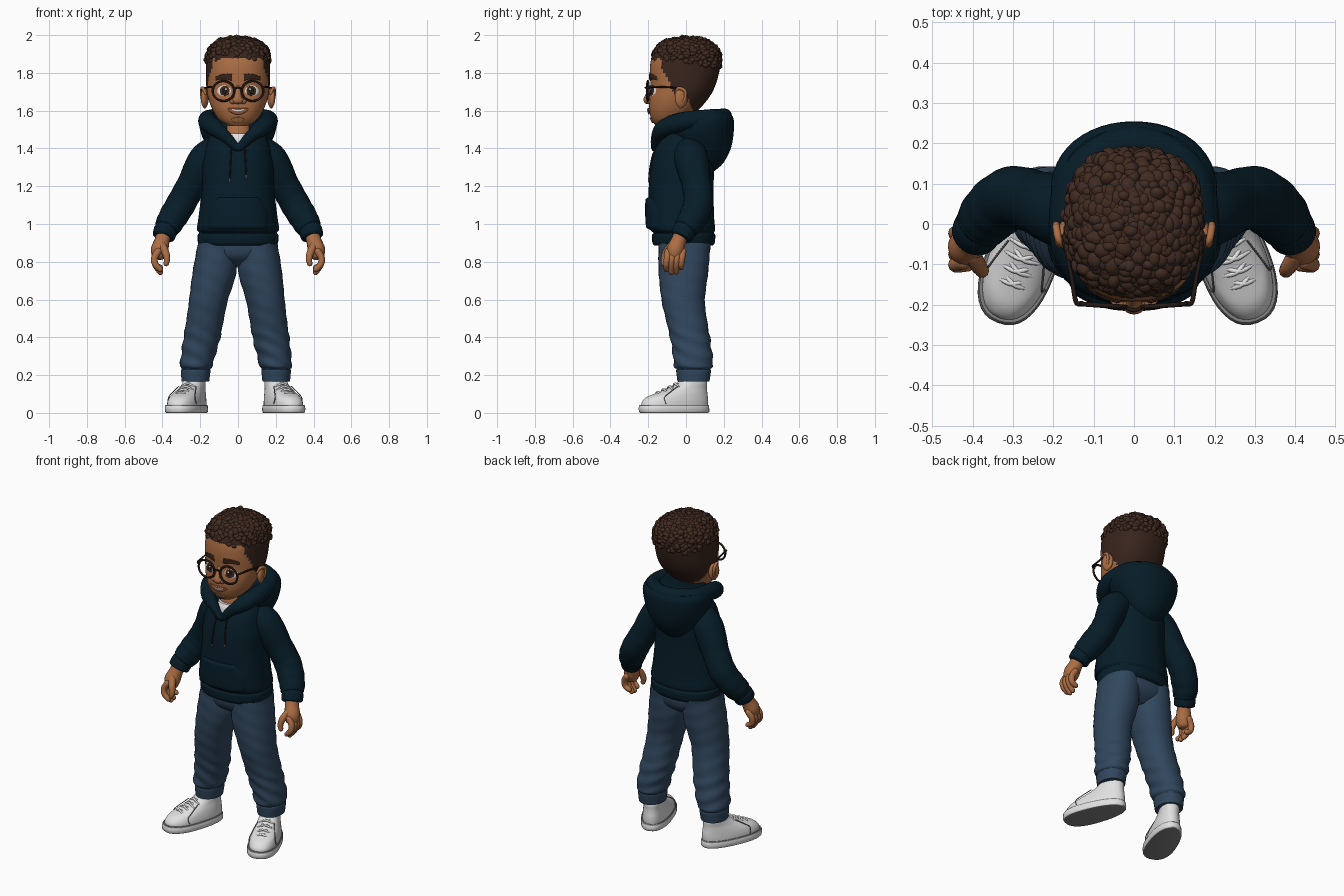
import bpy, bmesh, math, random
from mathutils import Vector, Matrix
from mathutils.bvhtree import BVHTree

random.seed(4)
if "Cube" in bpy.data.objects:
    bpy.data.objects.remove(bpy.data.objects["Cube"])

def material(name, *rgb):
    m = bpy.data.materials.new(name)
    m.use_nodes = True
    m.diffuse_color = (*rgb, 1)
    m.node_tree.nodes["Principled BSDF"].inputs["Base Color"].default_value = (*rgb, 1)
    return m

navy = material("navy fleece", .002, .012, .021)
denim = material("blue denim", .03, .062, .11)
skin = material("warm skin", .41, .155, .058)
hair = material("curly hair brown", .052, .024, .015)
fade = material("short hair brown", .04, .018, .012)
white = material("white", .75, .75, .75)
grey = material("grey rubber", .22, .22, .22)
dark = material("frame black", .016, .009, .007)
lip = material("lip brown", .33, .11, .055)

def finish(name, bm, *mats, angle=50):
    bmesh.ops.recalc_face_normals(bm, faces=bm.faces)
    mesh = bpy.data.meshes.new(name)
    bm.to_mesh(mesh)
    bm.free()
    for m in mats:
        mesh.materials.append(m)
    mesh.polygons.foreach_set("use_smooth", [True] * len(mesh.polygons))
    mesh.set_sharp_from_angle(angle=math.radians(angle))
    obj = bpy.data.objects.new(name, mesh)
    bpy.context.scene.collection.objects.link(obj)
    return obj

def mirror(obj, center=None):
    mod = obj.modifiers.new("mirror", "MIRROR")
    mod.use_mirror_merge = False
    mod.mirror_object = center

def spline(pts, n, closed=False):
    k, out = len(pts), []
    for i in range(k if closed else k - 1):
        a, b, c, d = [Vector(pts[(i + j) % k] if closed else pts[min(max(i + j, 0), k - 1)]) for j in (-1, 0, 1, 2)]
        for t in (s / n for s in range(n)):
            out.append((b * 2 + (c - a) * t + (a * 2 - b * 5 + c * 4 - d) * t * t
                        + (b * 3 - a - c * 3 + d) * t ** 3) / 2)
    return out if closed else out + [Vector(pts[-1])]

def bridge(name, rings, mats, closed=False):
    bm = bmesh.new()
    rows = [[bm.verts.new(co) for co in ring] for ring in rings]
    for a, b in zip(rows, rows[1:] + rows[:1] if closed else rows[1:]):
        for i in range(len(a)):
            bm.faces.new((a[i - 1], a[i], b[i], b[i - 1]))
    if not closed:
        bm.faces.new(rows[0])
        bm.faces.new(rows[-1])
    return finish(name, bm, *mats)

def loft(name, sections, *mats, segs=40, p=2.3, n=5, ripple=lambda z, a: 0):
    """Stack of rounded rings; each section is height, centre x, front y, back y, half width."""
    power = lambda v: math.copysign(abs(v) ** (2 / p), v)
    angles = [math.tau * i / segs for i in range(segs)]
    rings = [[(cx + (1 + ripple(z, a)) * rx * power(math.cos(a)),
               (front + back) / 2 + (1 + ripple(z, a)) * (back - front) / 2 * power(math.sin(a)), z) for a in angles]
             for z, cx, front, back, rx in spline(sections, n)]
    return bridge(name, rings, mats)

def tube(name, pts, mat, segs=12, n=5, closed=False, ref=(0, 1, 0), cap=1, ripple=lambda t: 0):
    """Round tube along points of x, y, z, radius, with rounded ends."""
    path = spline(pts, n, closed)
    count, stations = len(path), []
    for i, q in enumerate(path):
        nxt = path[(i + 1) % count] if closed else path[min(i + 1, count - 1)]
        prv = path[i - 1] if closed or i else path[0]
        stations.append((q.xyz, (nxt.xyz - prv.xyz).normalized(), q[3] * (1 + ripple(i / count))))
    if not closed:
        for end, sign in ((0, -1), (-1, 1)):
            co, t, r = stations[end]
            extra = [(co + t * sign * r * cap * math.sin(a), t, r * math.cos(a)) for a in (.5, 1, 1.4)]
            stations = stations + extra if sign > 0 else extra[::-1] + stations
    rings = []
    for co, t, r in stations:
        u = t.cross(Vector(ref)).normalized()
        v = t.cross(u)
        rings.append([co + r * (u * math.cos(a) + v * math.sin(a)) for a in (math.tau * i / segs for i in range(segs))])
    return bridge(name, rings, (mat,), closed)

def blob(name, loc, size, mat, spin=0):
    bm = bmesh.new()
    m = Matrix.Translation(loc) @ Matrix.Rotation(spin, 4, "Z") @ Matrix.Diagonal((*size, 1))
    bmesh.ops.create_uvsphere(bm, u_segments=20, v_segments=14, radius=1, matrix=m)
    return finish(name, bm, mat)

def surface(obj):
    return BVHTree.FromPolygons([v.co for v in obj.data.vertices], [p.vertices[:] for p in obj.data.polygons])

def front_y(tree, x, z):
    return tree.ray_cast(Vector((x, -1, z)), Vector((0, 1, 0)))[0].y

def patch(name, tree, shape, mat, lift, n=14):
    """Thin plate laid on the front of a surface; shape maps u, v to x, z."""
    bm, rows = bmesh.new(), []
    for i in range(n + 1):
        rows.append([])
        for j in range(n + 1):
            x, z = shape(2 * i / n - 1, 2 * j / n - 1)
            edge = i in (0, n) or j in (0, n)
            rows[i].append(bm.verts.new((x, front_y(tree, x, z) - (.002 if edge else lift), z)))
    for a, b in zip(rows, rows[1:]):
        for j in range(n):
            bm.faces.new((a[j], b[j], b[j + 1], a[j + 1]))
    return finish(name, bm, mat, angle=80)

def disc(cx, cz, rx, rz):
    return lambda u, v: (cx + rx * u * math.sqrt(1 - v * v / 2), cz + rz * v * math.sqrt(1 - u * u / 2))

# Head with close-cropped sides
head = loft("head", [(1.52, 0, -.16, -.07, .05), (1.55, 0, -.18, -.01, .097), (1.6, 0, -.195, .06, .132),
                     (1.66, 0, -.195, .115, .156), (1.72, 0, -.187, .15, .167), (1.8, 0, -.192, .175, .17),
                     (1.87, 0, -.185, .182, .168), (1.93, 0, -.16, .16, .145), (1.965, 0, -.09, .1, .08)],
            skin, fade, segs=72, n=7)
for f in head.data.polygons:
    x, y, z = f.center
    hairline = -.13 + max(1.83 - z, 0) * .5 if z > 1.69 else (1.69 - z) * .4
    f.material_index = int(z > 1.88 or (z > 1.59 and y > hairline))
face = surface(head)

# Curly crown
bm = bmesh.new()
total = 560
for i in range(total):
    dz, a = 1 - 1.35 * i / total, i * 2.39996 + random.uniform(-.1, .1)
    d = Vector((math.cos(a), math.sin(a), 0)) * math.sqrt(1 - dz * dz) + Vector((0, 0, dz))
    d /= sum(abs(c / s) ** 2.5 for c, s in zip(d, (.158, .169, .117))) ** (1 / 2.5)
    co = d * random.uniform(.97, 1.02) + Vector((0, .005, 1.861))
    if co.z > 1.872 - .12 * (co.y + .18):
        r = random.uniform(.016, .022)
        m = Matrix.Rotation(random.uniform(0, 6), 4, random.choice("XYZ")) @ Matrix.Diagonal((r, r * 1.15, r * .8, 1))
        bmesh.ops.create_icosphere(bm, subdivisions=2, radius=1, matrix=Matrix.Translation(co) @ m)
finish("curly_hair", bm, hair)

# Facial features
mirror(blob("ears", (.176, -.025, 1.668), (.019, .036, .053), skin, .3))
mirror(tube("ear_rims", [(.172, -.055, 1.69, .007), (.186, -.04, 1.719, .009), (.193, -.005, 1.703, .009),
                         (.189, -.006, 1.66, .008), (.176, -.03, 1.622, .01)], skin, ref=(1, 0, 0)))
mirror(patch("eye_whites", face, disc(.074, 1.705, .036, .028), white, .004))
mirror(patch("irises", face, disc(.07, 1.705, .027, .027), hair, .007))
mirror(patch("pupils", face, disc(.07, 1.705, .017, .018), dark, .009))
mirror(patch("eye_glints", face, disc(.064, 1.714, .007, .007), white, .0105, n=6))
mirror(patch("eyebrows", face, lambda u, v: (.075 + .044 * u, 1.772 + .008 * (1 - u * u) - .003 * u
                                             + v * (.014 - .004 * u)), fade, .007))
tube("nose_bridge", [(0, -.175, 1.73, .014), (0, -.192, 1.69, .018), (0, -.203, 1.66, .022)], skin, ref=(1, 0, 0))
blob("nose_tip", (0, -.2, 1.655), (.03, .024, .021), skin)
mirror(blob("nostrils", (.027, -.192, 1.65), (.018, .018, .015), skin))
smile = lambda width, mid, tall: lambda u, v: (width * u, mid + .014 * u * u + v * tall * (1.05 - u * u))
patch("lips", face, smile(.062, 1.597, .017), lip, .009)
patch("teeth", face, smile(.045, 1.6, .004), white, .0105)
patch("chin", face, disc(0, 1.55, .035, .016), skin, .008)

# Round glasses
rim = [(.077 + .057 * math.cos(a), -.202 + .004 * math.cos(a), 1.704 + .053 * math.sin(a), .006)
       for a in (math.tau * i / 16 for i in range(16))]
mirror(tube("glasses_rims", rim, dark, segs=8, n=3, closed=True))
tube("glasses_bridge", [(-.022, -.206, 1.716, .005), (0, -.214, 1.722, .005), (.022, -.206, 1.716, .005)], dark, ref=(0, 0, 1))
mirror(tube("glasses_temples", [(.13, -.196, 1.72, .006), (.144, -.192, 1.726, .006), (.157, -.12, 1.725, .005),
                                (.178, -.03, 1.72, .004)], dark, segs=8, ref=(0, 0, 1)))

# Neck and undershirt
loft("neck", [(1.38, 0, -.12, .1, .08), (1.47, 0, -.12, .09, .08), (1.58, 0, -.09, .07, .075)], skin)
loft("undershirt", [(1.36, 0, -.15, .1, .08), (1.44, 0, -.152, .09, .08), (1.478, 0, -.135, .08, .078)], white)

# Hoodie body with ribbed hem and front pocket
body = loft("hoodie_body", [(.885, 0, -.165, .14, .2), (.9, 0, -.178, .152, .212), (.94, 0, -.18, .155, .214),
                            (.953, 0, -.172, .148, .206), (.975, 0, -.193, .154, .217), (1.05, 0, -.2, .148, .207),
                            (1.2, 0, -.197, .146, .19), (1.3, 0, -.188, .15, .19), (1.38, 0, -.17, .147, .178),
                            (1.43, 0, -.148, .135, .165), (1.475, 0, -.11, .12, .14), (1.5, 0, -.06, .1, .1)],
            navy, segs=56, p=2.25)
chest = surface(body)
patch("front_pocket", chest, lambda u, v: (u * (.16 - .055 * max(v, 0) ** 1.5), 1.055 + .085 * v), navy, .016, n=18)

# Hood lying on the back and its rolled opening
loft("hood_bag", [(1.265, 0, .09, .13, .03), (1.32, 0, .02, .195, .1), (1.4, 0, -.04, .237, .158),
                  (1.48, 0, -.09, .252, .196), (1.55, 0, -.08, .253, .205), (1.585, 0, -.04, .238, .18)],
     navy, segs=48, p=2.1)
half = [(0, -.163, 1.405, .022), (.06, -.155, 1.458, .03), (.12, -.12, 1.505, .045), (.16, -.03, 1.54, .05),
        (.148, .11, 1.56, .046), (.08, .18, 1.567, .043), (0, .202, 1.57, .042)]
tube("hood_opening", half + [(-x, y, z, r) for x, y, z, r in half[-2:0:-1]], navy, segs=16, closed=True, ref=(0, 0, 1))

# Drawstrings with tips
for side, label, low in ((-1, "right", 1.24), (1, "left", 1.26)):
    cord = [(side * (.036 + .008 * t), front_y(chest, side * .04, 1.4 - (1.4 - low) * t) - .004,
             1.4 - (1.4 - low) * t, .0045) for t in (0, .25, .5, .75, 1)]
    x, y, z, r = cord[-1]
    tube(label + "_drawstring", [(side * .034, -.183, 1.435, r)] + cord, dark, segs=8, ref=(1, 0, 0))
    tube(label + "_drawstring_tip", [(x, y, z, r), (x, y, z - .015, r)], grey, segs=8, ref=(1, 0, 0))

# Sleeves and cuffs
mirror(tube("sleeves", [(.1, .015, 1.39, .085), (.175, .03, 1.335, .09), (.245, .055, 1.21, .078),
                        (.3, .065, 1.11, .078), (.348, .035, 1.03, .075), (.377, 0, .98, .067)],
            navy, segs=28, n=7, cap=.3, ripple=lambda t: .022 * math.sin(t * 45) * t))
mirror(tube("cuffs", [(.377, 0, .98, .058), (.385, -.01, .962, .062), (.393, -.024, .935, .06)], navy, segs=28, cap=.2))

# Hands
mirror(tube("palms", [(.388, -.02, .96, .038), (.402, -.04, .91, .04), (.415, -.056, .865, .046),
                      (.42, -.062, .83, .038)], skin, segs=16, cap=.5))
for k, (name, tip) in enumerate((("index", .76), ("middle", .745), ("ring", .748), ("little", .77))):
    y = -.1 + .026 * k
    mirror(tube(name + "_fingers", [(.422, y + .006, .855, .019), (.442, y, .82, .018), (.437, y - .004, .785, .017),
                                    (.412, y - .003, tip, .015)], skin, segs=10))
mirror(tube("thumbs", [(.402, -.075, .885, .022), (.384, -.105, .85, .02), (.376, -.116, .815, .017),
                       (.38, -.118, .79, .014)], skin, segs=10))

# Trousers; the legs lean slightly towards one side
loft("trouser_seat", [(.93, 0, -.145, .13, .2), (.86, 0, -.142, .128, .2), (.815, 0, -.12, .11, .17),
                      (.775, 0, -.06, .06, .08)], denim)
wrinkle = lambda z, a: (.035 if z < .44 else .01) * math.sin(z * 75 + 3.5 * math.sin(a + 1) + a) * (z > .235)
legs = [(.9, .11, -.145, .13, .1), (.75, .12, -.145, .118, .116), (.6, .15, -.13, .1, .103), (.5, .166, -.108, .11, .099),
        (.39, .184, -.082, .128, .097), (.3, .202, -.068, .14, .09), (.25, .21, -.064, .143, .086),
        (.232, .212, -.05, .13, .076), (.22, .213, -.052, .132, .078), (.165, .214, -.045, .124, .073)]
for side, label in ((-1, "right"), (1, "left")):
    loft(label + "_trouser_leg", [(z, side * x - .014 * (1 - z), f, b, r) for z, x, f, b, r in legs],
         denim, segs=36, p=2.15, n=8, ripple=wrinkle)

# Shoes, modelled straight, turned outwards and mirrored about the middle of the stance
stance = bpy.data.objects.new("stance_center", None)
stance.location.x, stance.hide_render = -.0155, True
bpy.context.scene.collection.objects.link(stance)
place = Matrix.Translation((.236, -.06, 0)) @ Matrix.Rotation(math.radians(21), 4, "Z")

def shoe_part(obj):
    for v in obj.data.vertices:
        v.co.x *= 1.04 - .6 * v.co.y
    obj.data.transform(place)
    mirror(obj, stance)
    return obj

sole = shoe_part(loft("shoe_soles", [(0, 0, -.188, .182, .078), (.006, 0, -.197, .192, .084),
                                     (.036, 0, -.197, .19, .084), (.042, 0, -.188, .184, .079)],
                      white, grey, n=2, p=2.4))
for f in sole.data.polygons:
    f.material_index = int(f.normal.z < -.7)
shoe_part(loft("sole_bands", [(.036, 0, -.197, .19, .084), (.043, 0, -.192, .186, .081)], grey, n=1, p=2.4))
shoe_part(loft("shoe_uppers", [(.035, 0, -.186, .184, .077), (.06, 0, -.18, .186, .076), (.085, 0, -.152, .185, .072),
                               (.105, 0, -.1, .182, .067), (.13, 0, -.035, .18, .06), (.155, 0, .015, .18, .057),
                               (.185, 0, .035, .174, .054)], white, p=2.3))
for k in range(4):
    y, z = -.095 + .033 * k, .104 + .015 * k
    for cross in (-1, 1):
        shoe_part(tube("shoe_laces", [(-.04, y + .016 * cross + .02, z - .012, .005), (0, y, z + .006, .006),
                                      (.04, y - .016 * cross + .02, z - .012, .005)], white, segs=8))
for side in (-1, 1):
    shoe_part(tube("shoe_seams", [(side * .047, .0, .141, .0025), (side * .06, -.05, .11, .0025),
                                  (side * .068, -.085, .083, .0025), (side * .074, -.08, .05, .0025)],
                   grey, segs=6, ref=(1, 0, 0)))
